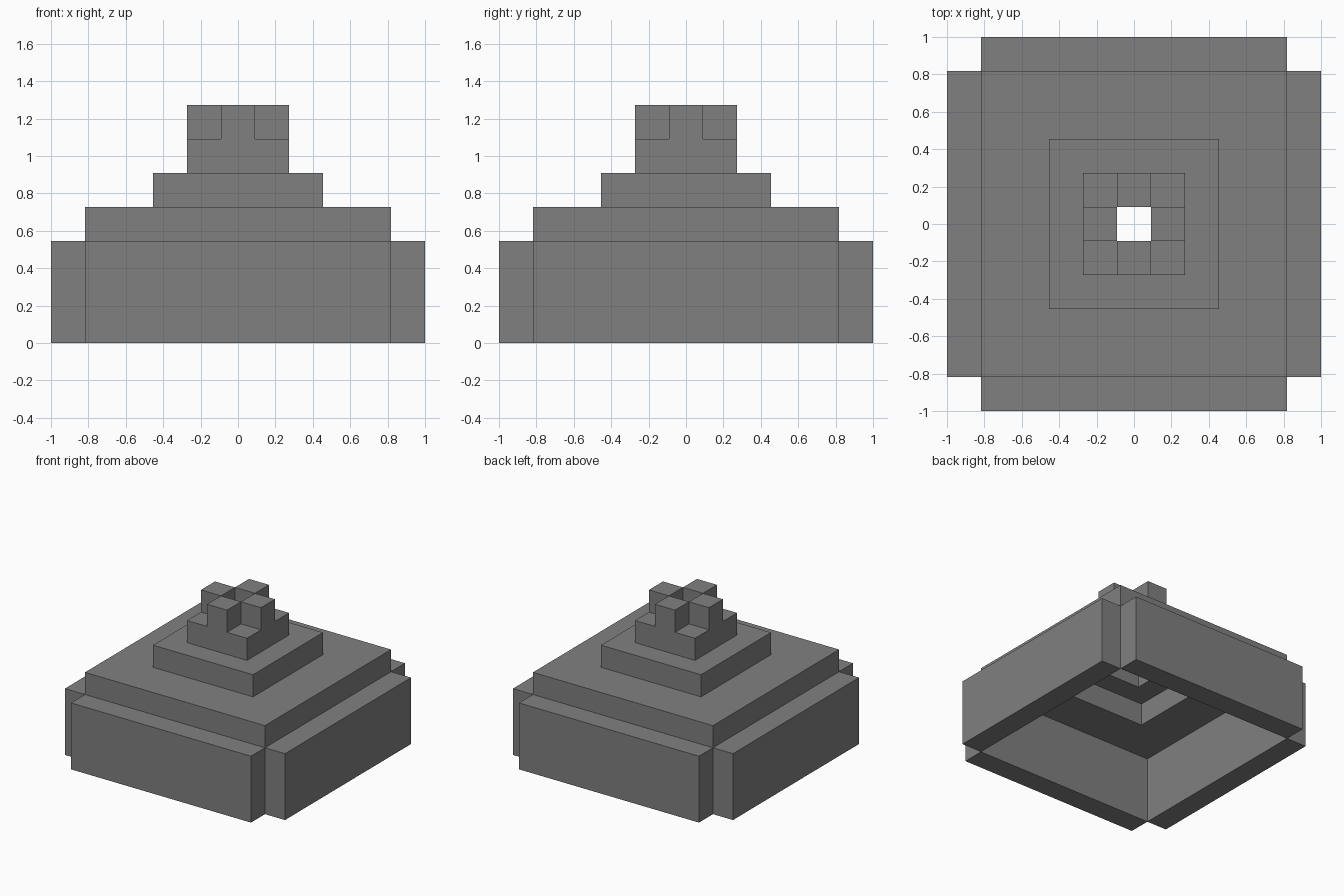
import bpy
import bmesh
from math import pi
from mathutils import Matrix, Vector

cube = bpy.data.objects.get("Cube")
if cube:
    bpy.data.objects.remove(cube, do_unlink=True)

U = 2 / 11  # edge of one building block

stone = bpy.data.materials.new("grey stone")
stone.use_nodes = True
GREY = (0.216, 0.216, 0.216, 1)
stone.diffuse_color = GREY
stone.node_tree.nodes["Principled BSDF"].inputs["Base Color"].default_value = GREY


def finish(name, bm):
    """Merge coplanar faces, scale blocks to units and add the object."""
    bmesh.ops.dissolve_limit(bm, angle_limit=0.01, verts=bm.verts, edges=bm.edges)
    bmesh.ops.recalc_face_normals(bm, faces=bm.faces)
    bmesh.ops.scale(bm, vec=(U, U, U), verts=bm.verts)
    mesh = bpy.data.meshes.new(name)
    bm.to_mesh(mesh)
    bm.free()
    mesh.materials.append(stone)
    obj = bpy.data.objects.new(name, mesh)
    bpy.context.collection.objects.link(obj)
    return obj


def raise_faces(bm, faces, height):
    """Extrude faces upward and return the new top faces."""
    geom = bmesh.ops.extrude_face_region(bm, geom=faces)["geom"]
    verts = [g for g in geom if isinstance(g, bmesh.types.BMVert)]
    bmesh.ops.translate(bm, vec=(0, 0, height), verts=verts)
    return [g for g in geom if isinstance(g, bmesh.types.BMFace)]


def square_frame(name, outer, inner, base, crenels=False):
    """A one-block-high square ring, optionally with a block on each side."""
    bm = bmesh.new()
    steps = (-outer, -inner, inner, outer)
    grid = [[bm.verts.new((x, y, base)) for y in steps] for x in steps]
    cells = []
    for i in range(3):
        for j in range(3):
            if (i, j) != (1, 1):
                cells.append(bm.faces.new((grid[i][j], grid[i + 1][j],
                                           grid[i + 1][j + 1], grid[i][j + 1])))
    # keep the underside while the ring is raised
    underside = [[v.co.copy() for v in f.verts] for f in cells]
    tops = raise_faces(bm, cells, 1)
    if crenels:
        middles = [f for f in tops
                   if min(abs(f.calc_center_median().x), abs(f.calc_center_median().y)) < 0.1]
        for face in middles:
            raise_faces(bm, [face], 1)
    # close the underside again if the extrusion removed it
    if not any(f.calc_center_median().z < base + 0.01 for f in bm.faces):
        for corners in underside:
            bm.faces.new([bm.verts.new(c) for c in corners])
        bmesh.ops.remove_doubles(bm, verts=[v for v in bm.verts if v.co.z < base + 0.01],
                                 dist=0.001)
    return finish(name, bm)


# Four walls, open at the corners
for k, side in enumerate(("front", "left", "back", "right")):
    bm = bmesh.new()
    bmesh.ops.create_cube(bm, size=1)
    bmesh.ops.scale(bm, vec=(9, 1, 3), verts=bm.verts)
    bmesh.ops.translate(bm, vec=Vector((0, -5, 1.5)), verts=bm.verts)
    bmesh.ops.rotate(bm, matrix=Matrix.Rotation(k * pi / 2, 3, "Z"), verts=bm.verts)
    finish(side + "_wall", bm)

# Hollow stepped roof and the chimney with four raised blocks
square_frame("lower_roof", 4.5, 2.5, 3)
square_frame("upper_roof", 2.5, 1.5, 4)
square_frame("chimney", 1.5, 0.5, 5, crenels=True)
